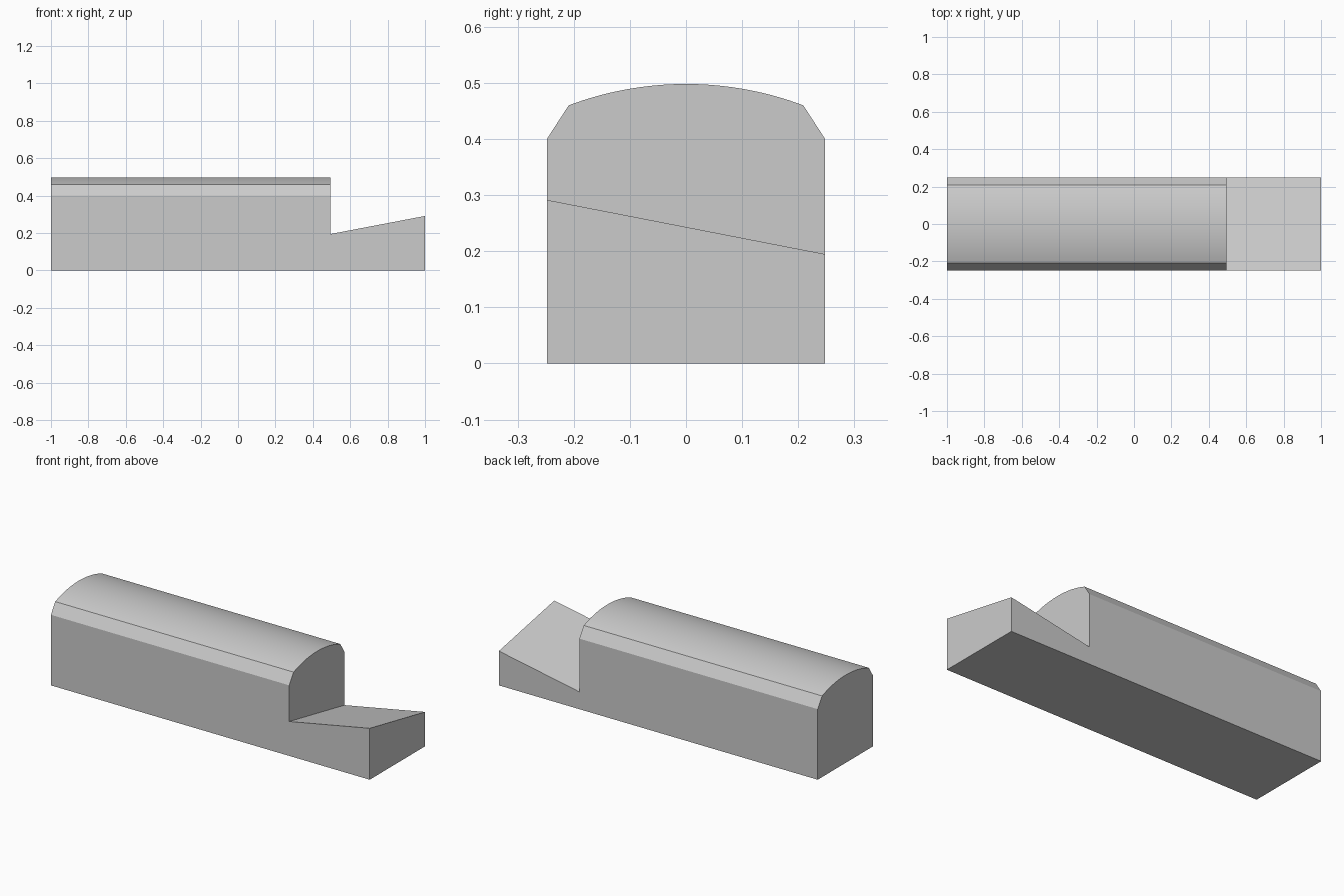
import bpy, bmesh, math

cube = bpy.data.objects.get("Cube")
if cube:
    bpy.data.objects.remove(cube, do_unlink=True)

HALF_WIDTH = 0.248
STEP_X = 0.495            # end of the tall section
SHOULDER_Z = 0.4
ARC_Y, ARC_Z, TOP_Z = 0.209, 0.46, 0.498
ARC_STEPS = 32


def make_material(name, value):
    mat = bpy.data.materials.new(name)
    mat.use_nodes = True
    colour = (value, value, value, 1)
    mat.diffuse_color = colour
    mat.node_tree.nodes["Principled BSDF"].inputs["Base Color"].default_value = colour
    return mat


def make_object(name, bm, mat):
    bmesh.ops.recalc_face_normals(bm, faces=bm.faces)
    mesh = bpy.data.meshes.new(name)
    bm.to_mesh(mesh)
    bm.free()
    mesh.materials.append(mat)
    obj = bpy.data.objects.new(name, mesh)
    bpy.context.collection.objects.link(obj)
    return obj


grey = make_material("light grey", 0.6)

# Cross-section: straight walls, flat chamfers and a shallow crowned top
sag = TOP_Z - ARC_Z
radius = (ARC_Y ** 2 + sag ** 2) / (2 * sag)
sweep = math.asin(ARC_Y / radius)
profile = [(-HALF_WIDTH, 0), (-HALF_WIDTH, SHOULDER_Z)]
for i in range(ARC_STEPS + 1):
    a = sweep * (2 * i / ARC_STEPS - 1)
    profile.append((radius * math.sin(a), TOP_Z - radius * (1 - math.cos(a))))
profile += [(HALF_WIDTH, SHOULDER_Z), (HALF_WIDTH, 0)]

# Body: the cross-section swept along the full length
bm = bmesh.new()
face = bm.faces.new([bm.verts.new((-1, y, z)) for y, z in profile])
swept = bmesh.ops.extrude_face_region(bm, geom=[face])["geom"]
bmesh.ops.translate(bm, vec=(2, 0, 0),
                    verts=[v for v in swept if isinstance(v, bmesh.types.BMVert)])
body = make_object("crowned_bar", bm, grey)

# Notch cutter: a box whose floor rises to the end and falls to the back
bm = bmesh.new()
bmesh.ops.create_cube(bm, size=1)
for v in bm.verts:
    v.co.x = STEP_X if v.co.x < 0 else 1.2
    v.co.y = math.copysign(0.4, v.co.y)
    if v.co.z > 0:
        v.co.z = 0.8
    else:
        v.co.z = 0.195 + 0.191 * (v.co.x - STEP_X) - 0.195 * (v.co.y + HALF_WIDTH)
cutter = make_object("notch_cutter", bm, grey)
cutter.hide_render = True

# Cut the sloped end, then discard the cutter
notch = body.modifiers.new("sloped_notch", 'BOOLEAN')
notch.operation = 'DIFFERENCE'
notch.solver = 'EXACT'
notch.object = cutter
bpy.ops.object.select_all(action='DESELECT')
bpy.context.view_layer.objects.active = body
body.select_set(True)
bpy.ops.object.modifier_apply(modifier=notch.name)
bpy.data.objects.remove(cutter, do_unlink=True)

# Smooth crown with crisp chamfer and end edges
bpy.ops.object.shade_smooth_by_angle(angle=math.radians(20))
